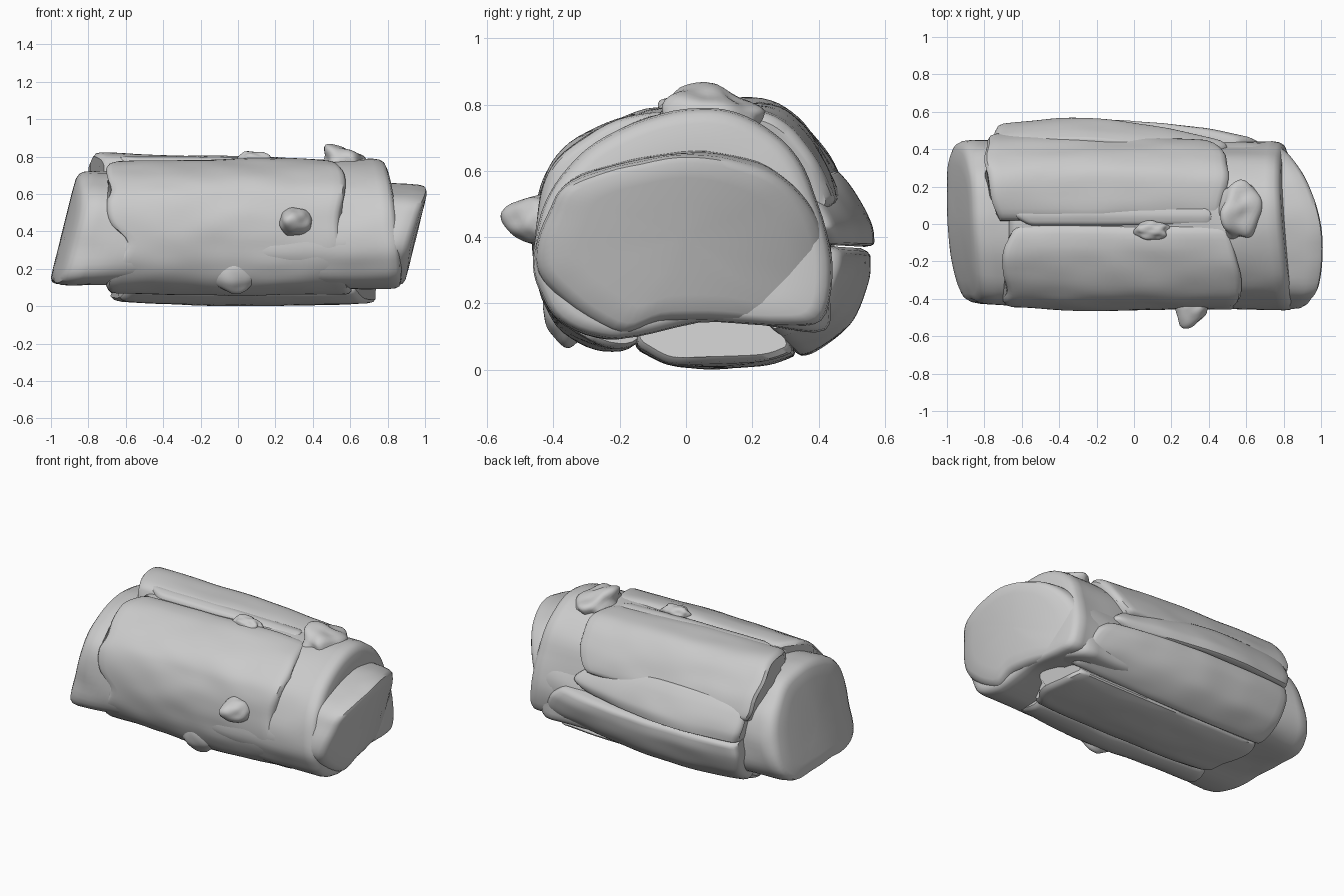
import bpy, bmesh, math
from mathutils import Vector, noise

if "Cube" in bpy.data.objects:
    bpy.data.objects.remove(bpy.data.objects["Cube"])

AX = Vector((0.0, 0.4))          # log axis in (y, z)


def resample(pts, n, closed):
    """Catmull-Rom through tuples of any length."""
    vs = [Vector(p) for p in pts]
    k = len(vs)
    segs = k if closed else k - 1
    out = []
    for i in range(n):
        u = i * segs / (n if closed else n - 1)
        j = min(int(u), segs - 1)
        t = u - j
        g = (lambda a: vs[a % k]) if closed else (lambda a: vs[max(0, min(k - 1, a))])
        a, b, c, d = g(j - 1), g(j), g(j + 1), g(j + 2)
        out.append(0.5 * (2 * b + (c - a) * t + (2 * a - 5 * b + 4 * c - d) * t * t
                          + (3 * b - 3 * c + d - a) * t ** 3))
    return out


def rough(x, y, z, amp, seed):
    """Push a point in or out of the log with stretched noise."""
    f = noise.noise(Vector((x * 2 + seed, y * 5, z * 5)))
    f += 0.5 * noise.noise(Vector((x * 5 + seed, y * 9, z * 9)))
    s = 1 + amp * f
    return (x, y * s, AX.y + (z - AX.y) * s)


def loft(name, rings, angle=40):
    bm = bmesh.new()
    rows = [[bm.verts.new(p) for p in r] for r in rings]
    n = len(rows[0])
    for a, b in zip(rows, rows[1:]):
        for i in range(n):
            j = (i + 1) % n
            bm.faces.new((a[i], a[j], b[j], b[i]))
    bm.faces.new(rows[0])
    bm.faces.new(rows[-1])
    bmesh.ops.recalc_face_normals(bm, faces=bm.faces)
    return finish(name, bm, angle)


def finish(name, bm, angle):
    me = bpy.data.meshes.new(name)
    bm.to_mesh(me)
    bm.free()
    ob = bpy.data.objects.new(name, me)
    bpy.context.collection.objects.link(ob)
    bpy.ops.object.select_all(action='DESELECT')
    bpy.context.view_layer.objects.active = ob
    ob.select_set(True)
    bpy.ops.object.shade_smooth_by_angle(angle=math.radians(angle))
    return ob


def trunk(name, left, right, xl, xr, amp, seed, n=72, m=36):
    """Closed log section; end faces follow xl(y, z) and xr(y, z), rims rounded."""
    L, R = resample(left, n, True), resample(right, n, True)
    cap = [(0.1, 0), (0.4, 0), (0.7, 0), (0.88, 0.002), (0.95, 0.012), (0.985, 0.035)]
    steps = [(0, s, d) for s, d in cap]
    steps += [(i / m, 1, 0.03 * (i == 1) - 0.03 * (i == m - 1)) for i in range(1, m)]
    steps += [(1, s, -d) for s, d in reversed(cap)]
    rings = []
    for t, s, dx in steps:
        ring = []
        for a, b in zip(L, R):
            p = AX + (a.lerp(b, t) - AX) * s
            x = xl(*p) * (1 - t) + xr(*p) * t + dx
            ring.append(rough(x, p.x, p.y, amp, seed))
        rings.append(ring)
    return loft(name, rings, 45)


def slab(name, pts, depth, scale=(1, 1, 1), amp=0.03, seed=0, n=28, m=36):
    """Bark plate: arc of (y, z, x_left, x_right), thickened to the axis."""
    arc = resample(pts, n, False)
    rings = []
    ts = [0, 0.01] + [i / m for i in range(1, m)] + [0.99, 1]
    for t in ts:
        k = scale[0] * (1 - t) * (1 - 2 * t) + scale[1] * 4 * t * (1 - t) + scale[2] * t * (2 * t - 1)
        k -= 0.05 if t in (0, 1) else 0.012 if t in (0.01, 0.99) else 0
        outer, inner = [], []
        for i, q in enumerate(arc):
            x = q[2] * (1 - t) + q[3] * t + 0.01 * noise.noise(Vector((seed, q[0] * 7, q[1] * 7)))
            d = Vector((q[0], q[1])) - AX
            e = {0: 0.95, 1: 0.985}.get(min(i, n - 1 - i), 1)
            o, w = AX + d * k * e, AX + d * depth
            outer.append(rough(x, o.x, o.y, amp, seed))
            inner.append((x, w.x, w.y))
        rings.append(outer + inner[::-1])
    return loft(name, rings)


def knot(name, loc, size, tip, amp=0.15, seed=0):
    """Lumpy knot whose outer side is drawn to a blunt point along tip."""
    bm = bmesh.new()
    bmesh.ops.create_icosphere(bm, subdivisions=4, radius=1)
    tip = Vector(tip)
    for v in bm.verts:
        h = max(0, v.co.dot(tip.normalized()))
        p = v.co * (1 + amp * noise.noise(v.co * 1.7 + Vector((seed, 0, 0)))) + tip * h ** 3
        v.co = Vector(loc) + Vector((p.x * size[0], p.y * size[1], p.z * size[2]))
    return finish(name, bm, 60)


# Inner wood with slanted sawn ends
left_end = [(-0.43, 0.33), (-0.42, 0.5), (-0.33, 0.62), (-0.15, 0.7), (0.05, 0.725),
            (0.25, 0.68), (0.38, 0.56), (0.44, 0.4), (0.44, 0.22), (0.34, 0.13),
            (0.15, 0.12), (-0.05, 0.12), (-0.25, 0.11), (-0.4, 0.16)]
right_end = [(-0.46, 0.33), (-0.42, 0.47), (-0.37, 0.56), (-0.2, 0.62), (0.0, 0.655),
             (0.2, 0.62), (0.34, 0.54), (0.42, 0.4), (0.44, 0.25), (0.41, 0.12),
             (0.15, 0.145), (-0.07, 0.145), (-0.22, 0.11), (-0.4, 0.23)]
trunk("heartwood", left_end, right_end,
      lambda y, z: -1.01 + 0.25 * (z - 0.12) + 0.3 * min(0, y - 0.1) ** 2 + 0.4 * max(0, y - 0.25) ** 2,
      lambda y, z: 1.012 - 0.25 * (0.6 - z) - 0.43 * (y + 0.2) ** 2, 0.03, 3)

# Main bark layer around the middle, flush with the wood at its left end
body = [(-0.465, 0.32), (-0.435, 0.48), (-0.37, 0.6), (-0.25, 0.7), (-0.08, 0.77), (0.08, 0.785),
        (0.22, 0.75), (0.33, 0.65), (0.4, 0.5), (0.435, 0.33), (0.42, 0.16), (0.3, 0.13),
        (0.05, 0.14), (-0.15, 0.1), (-0.25, 0.09), (-0.38, 0.14), (-0.44, 0.22)]
body_left = [(y * 0.93, 0.4 + (z - 0.4) * 0.95) for y, z in body]
trunk("bark_body", body_left, body, lambda y, z: -0.67,
      lambda y, z: 0.87 - 0.1 * z - 0.07 * y, 0.025, 8)

# Raised bark plates: (y, z, x_left, x_right)
slab("front_plate", [(-0.01, 0.785, -0.63, 0.5), (-0.14, 0.775, -0.69, 0.54), (-0.28, 0.72, -0.7, 0.57),
                     (-0.385, 0.64, -0.68, 0.57), (-0.43, 0.56, -0.7, 0.56), (-0.455, 0.44, -0.68, 0.54),
                     (-0.455, 0.34, -0.6, 0.55), (-0.43, 0.22, -0.66, 0.56), (-0.37, 0.125, -0.7, 0.58),
                     (-0.26, 0.065, -0.7, 0.6), (-0.16, 0.06, -0.66, 0.6)],
     0.75, (0.98, 1.01, 0.99), 0.025, 1, 48)
slab("top_plate", [(0.02, 0.785, -0.72, 0.45), (0.12, 0.805, -0.76, 0.47), (0.25, 0.8, -0.78, 0.5),
                   (0.34, 0.75, -0.8, 0.5), (0.41, 0.66, -0.79, 0.49), (0.46, 0.56, -0.78, 0.45),
                   (0.475, 0.5, -0.74, 0.4)],
     0.72, (1.02, 1.0, 0.94), 0.02, 2)
slab("top_ridge", [(-0.01, 0.785, -0.55, 0.42), (0.045, 0.8, -0.64, 0.42), (0.1, 0.79, -0.64, 0.4)],
     0.8, (1.0, 0.995, 0.97), 0.01, 3, 12)
slab("back_upper_plate", [(0.44, 0.6, -0.72, 0.3), (0.49, 0.54, -0.74, 0.42), (0.54, 0.44, -0.74, 0.5),
                          (0.55, 0.37, -0.72, 0.4)], 0.7, (0.97, 1.015, 0.8), 0.02, 4)
slab("back_lower_plate", [(0.55, 0.365, -0.72, 0.55), (0.545, 0.27, -0.73, 0.65), (0.49, 0.15, -0.72, 0.7),
                          (0.38, 0.065, -0.7, 0.7), (0.33, 0.05, -0.68, 0.68)],
     0.7, (0.96, 1.015, 0.84), 0.02, 5)
slab("bottom_plate", [(0.34, 0.05, -0.66, 0.66), (0.25, 0.018, -0.68, 0.71), (0.05, 0.01, -0.64, 0.73),
                      (-0.06, 0.016, -0.62, 0.68), (-0.16, 0.07, -0.58, 0.62)], 0.65,
     (0.96, 1.01, 0.98), 0.02, 6)

# Knots and the broken branch stub
knot("top_knot", (0.58, 0.07, 0.745), (0.12, 0.16, 0.08), (-0.3, -0.1, 0.6), 0.25, 2)
knot("small_knot", (0.1, -0.035, 0.78), (0.085, 0.055, 0.045), (-0.2, 0, 0.15), 0.25, 5)
knot("branch_stub", (0.31, -0.44, 0.45), (0.088, 0.08, 0.078), (-0.15, -0.5, 0.05), 0.12, 9)
knot("low_front_bump", (-0.02, -0.355, 0.19), (0.12, 0.07, 0.12), (0, -0.1, 0), 0.1, 4)
